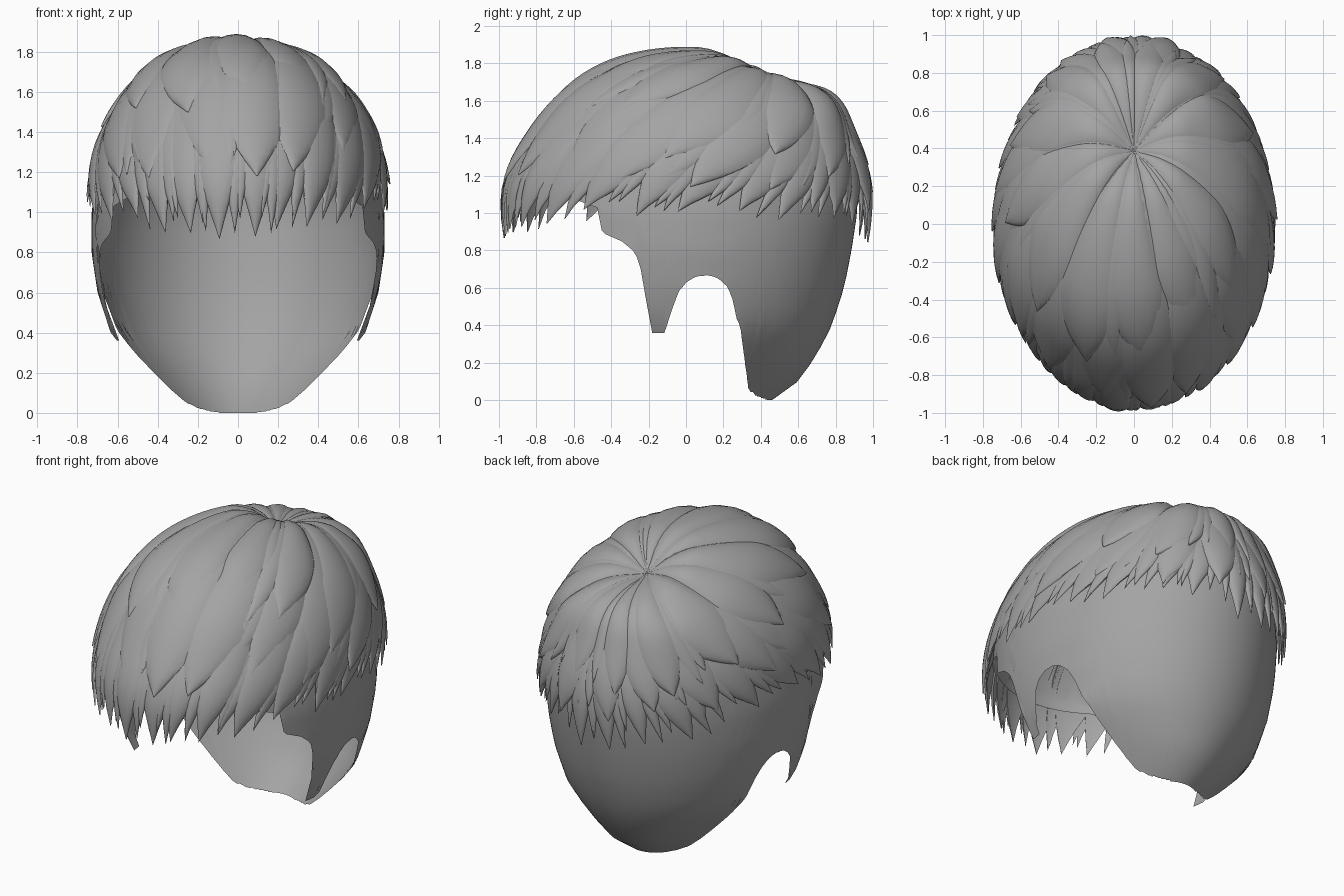
import bpy, bmesh, math, random
from mathutils import Vector

if "Cube" in bpy.data.objects:
    bpy.data.objects.remove(bpy.data.objects["Cube"])
random.seed(11)

hair = bpy.data.materials.new("hair grey")
hair.diffuse_color = (0.37, 0.37, 0.37, 1)
hair.use_nodes = True
hair.node_tree.nodes["Principled BSDF"].inputs["Base Color"].default_value = hair.diffuse_color


def lerp(table, x):
    """Piecewise linear lookup, rows are (x, values...)."""
    if x <= table[0][0]:
        return table[0][1:]
    for a, b in zip(table, table[1:]):
        if x <= b[0]:
            t = (x - a[0]) / (b[0] - a[0])
            return tuple(p + (q - p) * t for p, q in zip(a[1:], b[1:]))
    return table[-1][1:]


def finish(bm, name, angle):
    me = bpy.data.meshes.new(name)
    bm.to_mesh(me)
    bm.free()
    me.materials.append(hair)
    ob = bpy.data.objects.new(name, me)
    bpy.context.collection.objects.link(ob)
    bpy.context.view_layer.objects.active = ob
    ob.select_set(True)
    bpy.ops.object.shade_smooth_by_angle(angle=math.radians(angle))
    ob.select_set(False)


def grid_faces(bm, rows, center, skip=0):
    """Skin a grid of points, faces turned away from the head centre (the last skip columns inward)."""
    vs = [[bm.verts.new(p) for p in r] for r in rows]
    for r, s in zip(vs, vs[1:]):
        for i in range(len(r) - 1):
            f = bm.faces.new((r[i], r[i + 1], s[i + 1], s[i]))
            f.normal_update()
            out = f.normal.dot(f.calc_center_median() - center) > 0
            if out == (i >= len(r) - 1 - skip):
                f.normal_flip()


# Scalp shell: height, half width, half depth
SECTIONS = [(0, .27, .46), (.05, .325, .55), (.12, .40, .615), (.2, .475, .67), (.3, .565, .73),
            (.4, .64, .78), (.6, .70, .845), (.8, .73, .885), (1.0, .73, .915), (1.2, .70, .915),
            (1.4, .635, .83), (1.55, .53, .71), (1.64, .38, .53), (1.69, .2, .28), (1.7, 0, 0)]
# Lower hairline: y, z (brow, temple, sideburn, ear arch, nape)
HAIRLINE = [(-.8, 1.15), (-.47, 1.03), (-.46, .92), (-.44, .895), (-.34, .85), (-.28, .8), (-.25, .74),
            (-.22, .6), (-.195, .36), (-.115, .36), (-.07, .5), (-.04, .58), (0, .63), (.05, .66),
            (.11, .67), (.17, .655), (.22, .61), (.25, .54), (.27, .44), (.29, .4), (.335, .06),
            (.38, .025), (.45, 0)]


def scalp_point(a, z):
    w, d = lerp(SECTIONS, z)
    return Vector((w * math.cos(a), d * math.sin(a), z))


bm = bmesh.new()
cols = []
N = 288
for i in range(N + 1):
    a = 2 * math.pi * i / N
    z = 1.2
    while z > 0 and z > lerp(HAIRLINE, scalp_point(a, z).y)[0]:
        z -= .004
    z = max(z, 0)
    cols.append([scalp_point(a, z + (1.7 - z) * math.sin(j / 28 * math.pi / 2)) for j in range(29)])
grid_faces(bm, cols, Vector((0, 0, .9)))
bmesh.ops.remove_doubles(bm, verts=bm.verts, dist=.0005)
finish(bm, "scalp", 50)

# Locks run from the crown along great circles of an ellipsoid
CROWN = Vector((0, .43, .903))
FORWARD = Vector((0, -.903, .43))
SIDE = Vector((1, 0, 0))
CZ = 1.05


def surface(u, h):
    # Flatter brow, fuller back of the crown
    h -= .04 * math.exp(-((u.y + .85) ** 2 + (u.z - .5) ** 2) / .12)
    h += .04 * math.exp(-((u.y - .74) ** 2 + (u.z - .66) ** 2) / .03)
    k = 1 + h / .85
    return Vector((.735 * u.x * k, .972 * u.y * k, CZ + (.785 if u.z > 0 else 1.05) * u.z * k))


def end_angle(phi, z):
    zu = (z - CZ) / (.785 if z > CZ else 1.05)
    c = .43 * math.cos(phi)
    R = math.hypot(.903, c)
    return math.atan2(c, .903) + math.acos(max(-1, min(1, zu / R)))


# Lock cross-section: rounded top, thin rim, flat underside back to the start
ACROSS = [(-1, -.02), (-.95, .02), (-.75, .5), (-.4, .87), (0, 1), (.4, .87), (.75, .5), (.95, .02),
          (1, -.02), (0, -.012), (-1, -.02)]


def lock(bm, phi, z_end, half, lift, thick, bend):
    """One pointed, rounded strand from the crown down to z_end."""
    t0, t1 = .006, end_angle(phi + bend, z_end)
    tip = min(.45, .5 / t1)
    rows = []
    n = 24
    for i in range(n + 1):
        s = i / n
        t = t0 + (t1 - t0) * s
        p = phi + bend * s ** 2.5
        d = FORWARD * math.cos(p) + SIDE * math.sin(p)
        u = CROWN * math.cos(t) + d * math.sin(t)
        side = SIDE * math.cos(p) - FORWARD * math.sin(p)
        taper = 1 if s < 1 - tip else max(.004, 1 - ((s - 1 + tip) / tip) ** 1.5)
        w = half * math.sin(t) * taper
        dip = -.06 * math.exp(-(t / .16) ** 2)
        grow = min(1, t / .35)
        row = []
        for q, c in ACROSS:
            h = dip + lift * grow + .014 * s ** 4
            h += thick * c * grow * (.2 + .8 * taper) if c > 0 else c * grow * taper
            row.append(surface((u + side * w * q).normalized(), h))
        rows.append(row)
    grid_faces(bm, rows, Vector((0, 0, 1)), 2)


def layer(name, count, ends, lift, thick, jitter, prongs, shift):
    bm = bmesh.new()
    step = 2 * math.pi / count
    for i in range(count):
        phi = -math.pi + (i + shift) * step + random.uniform(-.15, .15) * step
        deg = abs(math.degrees((phi + math.pi) % (2 * math.pi) - math.pi))
        z = lerp(ends, deg)[0] + random.uniform(-jitter, jitter)
        # Side strands sweep towards the face
        bend = random.uniform(-.25, .25) * step - .12 * math.sin(phi)
        half = step * random.uniform(.58, .7)
        lock(bm, phi, z, half, lift + random.uniform(-.006, .006), thick, bend)
        # Shorter side strands give each lock a forked tip
        for k in range(prongs):
            sgn = 1 if (i + k) % 2 else -1
            lock(bm, phi + sgn * step * .4, z + random.uniform(.0, .09), half * .55,
                 lift - .002, thick * .8, bend + sgn * .08 * step)
    finish(bm, name, 40)


layer("lower_locks", 24, [(0, .88), (30, .91), (60, .98), (90, 1.03), (130, .99), (180, .84)],
      .0, .026, .03, 2, .5)
layer("middle_locks", 16, [(0, 1.18), (40, 1.25), (90, 1.16), (130, 1.1), (180, 1.0)],
      .01, .03, .08, 1, .3)
layer("upper_locks", 13, [(0, 1.52), (40, 1.55), (70, 1.45), (90, 1.3), (130, 1.25), (180, 1.25)],
      .016, .042, .07, 1, .5)
